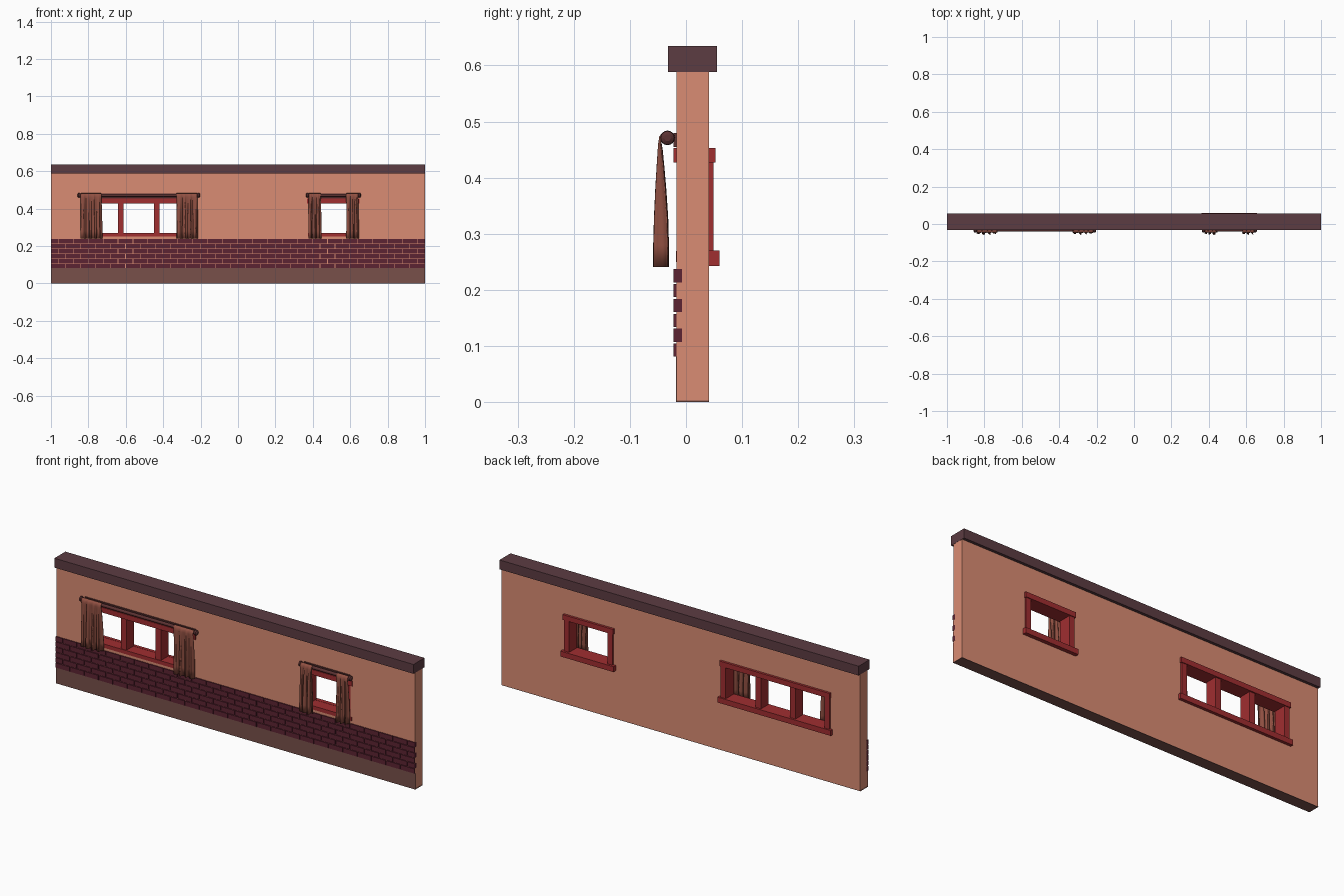
import bpy, bmesh, math, random
from mathutils import Matrix, Vector

if "Cube" in bpy.data.objects:
    bpy.data.objects.remove(bpy.data.objects["Cube"])

random.seed(4)

def mat(name, r, g, b):
    m = bpy.data.materials.new(name)
    m.diffuse_color = [((c / 255 + 0.055) / 1.055) ** 2.4 for c in (r, g, b)] + [1]
    m.use_nodes = True
    m.node_tree.nodes["Principled BSDF"].inputs["Base Color"].default_value = m.diffuse_color
    return m

PLASTER = mat("plaster", 218, 140, 115)
CAP = mat("cap_wood", 92, 60, 66)
BASE = mat("base_brown", 120, 80, 74)
BRICK = mat("brick", 92, 36, 50)
RED = mat("red_paint", 160, 46, 48)
ROD = mat("rod_wood", 92, 50, 50)
CLOTH = mat("curtain_cloth", 145, 80, 66)

def finish(name, bm, material):
    bmesh.ops.recalc_face_normals(bm, faces=bm.faces)
    me = bpy.data.meshes.new(name)
    bm.to_mesh(me)
    bm.free()
    me.materials.append(material)
    ob = bpy.data.objects.new(name, me)
    bpy.context.collection.objects.link(ob)
    return ob

def add_box(bm, x0, x1, y0, y1, z0, z1):
    m = Matrix.Translation(((x0 + x1) / 2, (y0 + y1) / 2, (z0 + z1) / 2))
    bmesh.ops.create_cube(bm, size=1, matrix=m @ Matrix.Diagonal((x1 - x0, y1 - y0, z1 - z0, 1)))

def boxes(name, material, *dims):
    bm = bmesh.new()
    for d in dims:
        add_box(bm, *d)
    return finish(name, bm, material)

# window name, centre x, half width of opening, mullion offsets, sill depth,
# curtain width, curtain folds, rod half length
WINDOWS = [("wide_window", -0.53, 0.275, (-0.096, 0.096), 0.056, 0.115, 4, 0.328),
           ("small_window", 0.51, 0.108, (), 0.06, 0.066, 3, 0.147)]
F, B = -0.017, 0.041       # wall front and back
Z0, Z1 = 0.268, 0.427      # clear opening

# wall with window holes
wall = boxes("wall", PLASTER, (-0.999, 0.999, F, B, 0.002, 0.59))
for name, cx, hw, *_ in WINDOWS:
    cutter = boxes("cutter", PLASTER, (cx - hw - .02, cx + hw + .02, -0.1, 0.1, Z0 - .015, Z1 + .015))
    mod = wall.modifiers.new("hole", "BOOLEAN")
    mod.object, mod.solver = cutter, "EXACT"
    bpy.context.view_layer.objects.active = wall
    bpy.ops.object.modifier_apply(modifier=mod.name)
    bpy.data.objects.remove(cutter)

# cap, skirting and underside
boxes("wall_cap", CAP, (-1, 1, -0.032, 0.055, 0.588, 0.635))
boxes("skirting", BASE, (-1, 1, F - .001, F + .001, 0, 0.081), (-1, 1, F, B, 0, 0.003))

# running-bond brick dado
bm = bmesh.new()
LENGTH, PITCH, GAP = 0.08, 0.0265, 0.003
for row in range(6):
    z = 0.081 + row * PITCH
    x = -1 - (LENGTH / 2 if row % 2 else 0)
    while x < 0.999:
        a, b = max(x, -1), min(x + LENGTH - GAP, 1)
        if b - a > 0.004:
            add_box(bm, a, b, -0.022, -0.007, z, z + PITCH - GAP)
        x += LENGTH
finish("brick_dado", bm, BRICK)

def lathe_x(bm, cx, y, z, profile, n=16):
    """Ring profile of (offset, radius) points swept around an x axis."""
    rings = [[bm.verts.new((cx + o, y + r * math.cos(2 * math.pi * i / n), z + r * math.sin(2 * math.pi * i / n)))
              for i in range(n)] for o, r in profile]
    for p, q in zip(rings, rings[1:]):
        for i in range(n):
            bm.faces.new((p[i], p[(i + 1) % n], q[(i + 1) % n], q[i]))
    bm.faces.new(rings[0])
    bm.faces.new(rings[-1])

# side path of the cloth: (y, z, fold depth)
PATH = [(-0.034, 0.4815, .0005), (-0.041, 0.479, .0008), (-0.0455, 0.473, .0012), (-0.0465, 0.462, .002),
        (-0.046, 0.45, .0035), (-0.0455, 0.42, .006), (-0.045, 0.38, .009), (-0.0445, 0.33, .012),
        (-0.0445, 0.28, .0135), (-0.0445, 0.241, .0135)]

def curtain(name, x0, width, folds):
    bm = bmesh.new()
    n = folds * 10
    phase = random.uniform(0, 6)
    rows = []
    for k, (y, z, d) in enumerate(PATH):
        row = []
        for i in range(n + 1):
            t = i / n
            w = math.sin(2 * math.pi * folds * t + phase + 0.05 * k)
            w = 0.75 * w + 0.25 * math.sin(2 * math.pi * folds * 1.7 * t + 2 * phase)
            sx = 0.3 * d * math.sin(4 * math.pi * folds * t + phase)
            row.append(bm.verts.new((x0 + (t - .5) * width * (0.94 + 0.007 * k) + sx, y + d * w, z)))
        rows.append(row)
    for p, q in zip(rows, rows[1:]):
        for i in range(n):
            bm.faces.new((p[i], p[i + 1], q[i + 1], q[i]))
    for f in bm.faces:
        f.smooth = True
    ob = finish(name, bm, CLOTH)
    mod = ob.modifiers.new("thickness", "SOLIDIFY")
    mod.thickness, mod.offset = 0.002, 0

for name, cx, hw, mullions, sill, cw, folds, rod in WINDOWS:
    j = 0.028
    o = hw + j
    # red frame: jambs, mullions, lintel, sill
    parts = [(cx - o, cx - hw, F + .001, 0.049, Z0, Z1), (cx + hw, cx + o, F + .001, 0.049, Z0, Z1)]
    parts += [(cx + m - .015, cx + m + .015, F + .002, 0.046, Z0, Z1) for m in mullions]
    boxes(name + "_posts", RED, *parts)
    boxes(name + "_lintel", RED, (cx - o - .004, cx + o + .004, -0.022, 0.053, Z1, 0.453))
    boxes(name + "_sill", RED, (cx - o, cx + o, F - .001, B, 0.25, Z0 + .001),
          (cx - o - .012, cx + o + .012, B - .001, sill, 0.243, Z0 + .002))
    # rod with turned ends
    bm = bmesh.new()
    lathe_x(bm, cx, -0.033, 0.471, [(-rod, .006), (-rod + .004, .012), (-rod + .012, .013), (-rod + .018, .008),
                                    (rod - .018, .008), (rod - .012, .013), (rod - .004, .012), (rod, .006)])
    ob = finish(name + "_curtain_rod", bm, ROD)
    # mounting board and brackets
    boxes(name + "_rod_mount", ROD, (cx - rod + .02, cx + rod - .02, -0.022, F, 0.455, 0.48),
          *[(cx + s * (rod - .03) - .005, cx + s * (rod - .03) + .005, -0.033, -0.02, 0.466, 0.476) for s in (-1, 1)])
    # pair of curtains
    for side, s in (("left", -1), ("right", 1)):
        curtain(f"{name}_curtain_{side}", cx + s * (rod - 0.014 - cw / 2), cw, folds)
